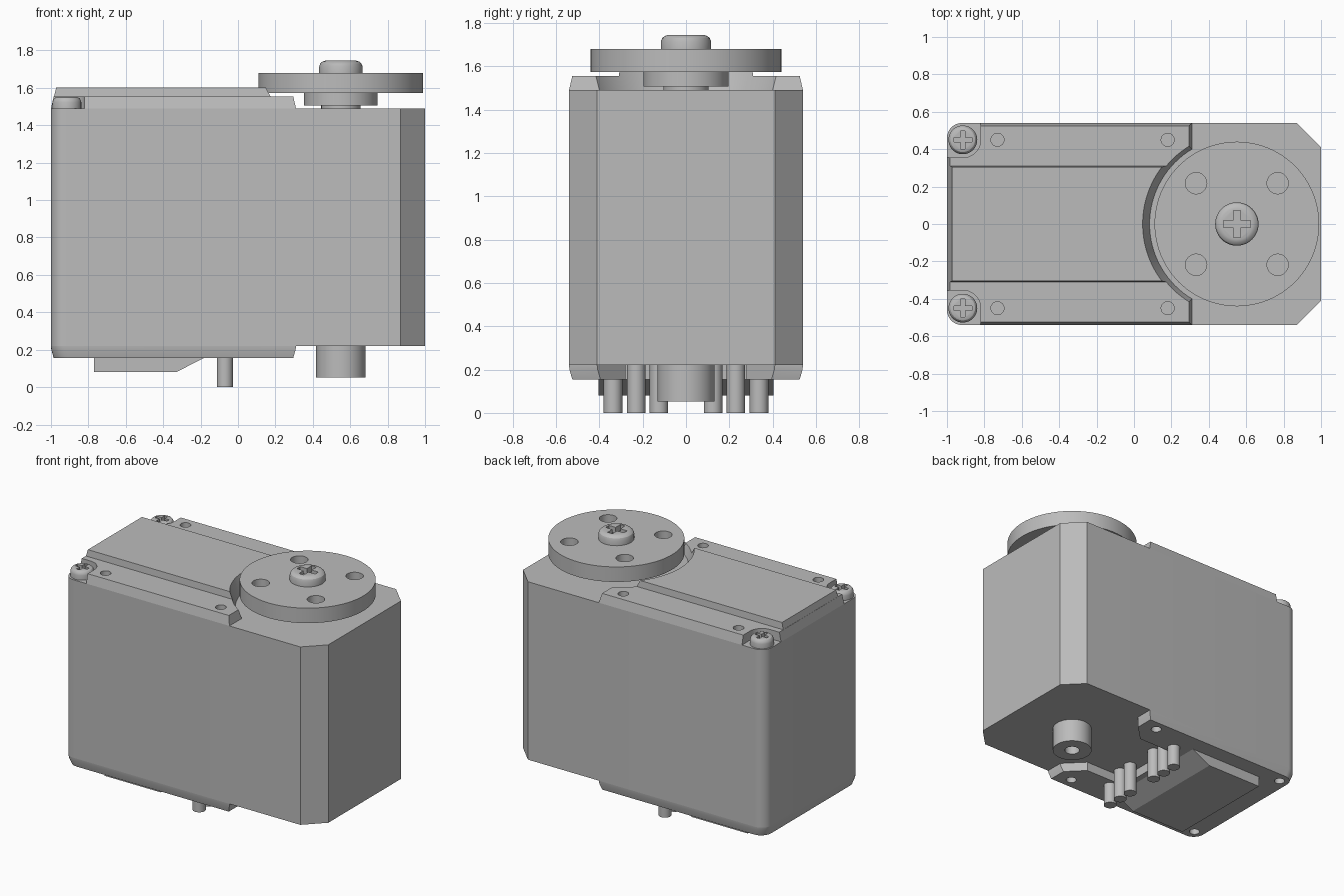
import bpy, bmesh, math

if "Cube" in bpy.data.objects:
    bpy.data.objects.remove(bpy.data.objects["Cube"], do_unlink=True)

grey = bpy.data.materials.new("light grey")
grey.use_nodes = True
colour = (0.5, 0.5, 0.5, 1)
grey.diffuse_color = colour
grey.node_tree.nodes["Principled BSDF"].inputs["Base Color"].default_value = colour


def finish(ob):
    """Smooth curved walls but keep real edges sharp."""
    ob.data.shade_smooth()
    ob.data.set_sharp_from_angle(angle=math.radians(25))
    return ob


def loft(name, rings):
    """Closed solid through a list of (outline, height) rings."""
    bm = bmesh.new()
    loops = [[bm.verts.new((x, y, z)) for x, y in pts] for pts, z in rings]
    n = len(loops[0])
    for a, b in zip(loops, loops[1:]):
        for i in range(n):
            j = (i + 1) % n
            bm.faces.new((a[i], a[j], b[j], b[i]))
    bm.faces.new(loops[0][::-1])
    bm.faces.new(loops[-1])
    bmesh.ops.recalc_face_normals(bm, faces=bm.faces)
    mesh = bpy.data.meshes.new(name)
    bm.to_mesh(mesh)
    bm.free()
    mesh.materials.append(grey)
    ob = bpy.data.objects.new(name, mesh)
    bpy.context.collection.objects.link(ob)
    return finish(ob)


def arc(cx, cy, r, a0, a1, n):
    return [(cx + r * math.cos(math.radians(a0 + (a1 - a0) * i / n)),
             cy + r * math.sin(math.radians(a0 + (a1 - a0) * i / n)))
            for i in range(n + 1)]


def turned(name, x, y, profile, n=48):
    """Round part from (radius, height) pairs."""
    return loft(name, [(arc(x, y, r, 0, 360, n)[:-1], z) for r, z in profile])


def box(name, x0, x1, y0, y1, z0, z1):
    pts = [(x0, y0), (x1, y0), (x1, y1), (x0, y1)]
    return loft(name, [(pts, z0), (pts, z1)])


def cut(ob, *cutters):
    for c in cutters:
        mod = ob.modifiers.new("cut", 'BOOLEAN')
        mod.operation = 'DIFFERENCE'
        mod.solver = 'EXACT'
        mod.object = c
        bpy.context.view_layer.update()
        dg = bpy.context.evaluated_depsgraph_get()
        mesh = bpy.data.meshes.new_from_object(ob.evaluated_get(dg))
        ob.modifiers.clear()
        ob.data = mesh
        bpy.data.objects.remove(c, do_unlink=True)
    return finish(ob)


def outline(x1, inset=0.0, chamfer=0.0, half=0.54):
    """Case outline: rounded at the -x corners, chamfered at the +x corners."""
    r, h = 0.08, half - inset
    x0, x1 = -1 + inset, x1 - inset
    pts = arc(x0 + r, h - r, r, 90, 180, 8) + arc(x0 + r, r - h, r, 180, 270, 8)
    if chamfer:
        return pts + [(x1 - chamfer, -h), (x1, chamfer - h),
                      (x1, h - chamfer), (x1 - chamfer, h)]
    return pts + [(x1, -h), (x1, h)]


AXIS = 0.55          # output shaft position
LOW, HIGH = 0.22, 1.49

# Main case
loft("case", [(outline(1, 0, 0.13), LOW), (outline(1, 0, 0.13), HIGH)])

# Top cover: thin tapered plate cleared around the horn and corner screws
top = loft("top_cover", [(outline(0.31), HIGH), (outline(0.31, 0.015), 1.555)])


def horn_clearance():
    return turned("cutter", AXIS, 0, [(0.46, 1.47), (0.51, 1.62)], 96)


cut(top, horn_clearance())
for s in (-1, 1):
    pocket = arc(-0.915, 0.45, 0.095, 0, -90, 10)
    pocket += [(-1.2, 0.355), (-1.2, 0.7), (-0.82, 0.7)]
    pocket = [(x, s * y) for x, y in pocket]
    cut(top, loft("cutter", [(pocket, 1.4), (pocket, 1.7)]))
    for x in (-0.73, 0.18):
        cut(top, turned("cutter", x, s * 0.45, [(0.035, 1.515), (0.035, 1.7)], 24))

# Raised centre panel, sloped at the rear end
panel_low = [(-0.985, -0.31), (0.4, -0.31), (0.4, 0.31), (-0.985, 0.31)]
panel_top = [(-0.972, -0.305), (0.4, -0.305), (0.4, 0.305), (-0.972, 0.305)]
panel = loft("top_panel", [(panel_low, 1.55), (panel_top, 1.602)])
cut(panel, horn_clearance())


# Cross-slot screws
def screw(name, x, y, z, r, h):
    head = turned(name, x, y, [(r, z), (r, z + h * 0.55), (r * 0.95, z + h * 0.78),
                               (r * 0.85, z + h * 0.93), (r * 0.72, z + h)])
    a, w, zb = r * 0.62, r * 0.16, z + h * 0.4
    cut(head, box("cutter", x - a, x + a, y - w, y + w, zb, z + 1),
        box("cutter", x - w, x + w, y - a, y + a, zb, z + 1))


screw("left_cover_screw", -0.915, 0.45, HIGH, 0.077, 0.06)
screw("right_cover_screw", -0.915, -0.45, HIGH, 0.077, 0.06)
screw("horn_screw", AXIS, 0, 1.675, 0.116, 0.07)

# Output shaft, hub and round horn
turned("shaft", AXIS, 0, [(0.105, HIGH), (0.105, 1.51)])
turned("horn_hub", AXIS, 0, [(0.197, 1.506), (0.197, 1.576)])
horn = turned("horn_disc", AXIS, 0, [(0.44, 1.573), (0.44, 1.68)], 96)
for sx in (-1, 1):
    for sy in (-1, 1):
        cut(horn, turned("cutter", AXIS + sx * 0.218, sy * 0.218,
                         [(0.057, 1.5), (0.057, 1.8)], 32))

# Bottom cover with two tabs and a slot between them
bottom = loft("bottom_cover", [(outline(0.31, 0.015), 0.155),
                               (outline(0.31, 0.002), 0.2), (outline(0.31), LOW)])
slot = [(-0.14, -0.28), (0.18, -0.28), (0.32, -0.42), (0.5, -0.42),
        (0.5, 0.42), (0.32, 0.42), (0.18, 0.28), (-0.14, 0.28)]
cut(bottom, loft("cutter", [(slot, 0.1), (slot, 0.3)]))
for s in (-1, 1):
    for x in (-0.915, 0.18):
        cut(bottom, turned("cutter", x, s * 0.45, [(0.035, 0.1), (0.035, 0.2)], 24))

# Wedge-ended block under the case
loft("bottom_block", [
    ([(-0.77, -0.405), (-0.33, -0.405), (-0.33, 0.405), (-0.77, 0.405)], 0.08),
    ([(-0.77, -0.405), (-0.18, -0.405), (-0.18, 0.405), (-0.77, 0.405)], 0.157)])

# Connector pins
for i, y in enumerate((0.125, 0.23, 0.337)):
    for side, s in (("left", 1), ("right", -1)):
        turned(f"{side}_pin_{i + 1}", -0.07, s * y, [(0.043, 0), (0.043, LOW)], 24)

# Hollow lower pivot post
post = turned("pivot_post", AXIS, 0, [(0.132, 0.052), (0.132, LOW)])
cut(post, turned("cutter", AXIS, 0, [(0.05, 0), (0.05, 0.15)], 32))
